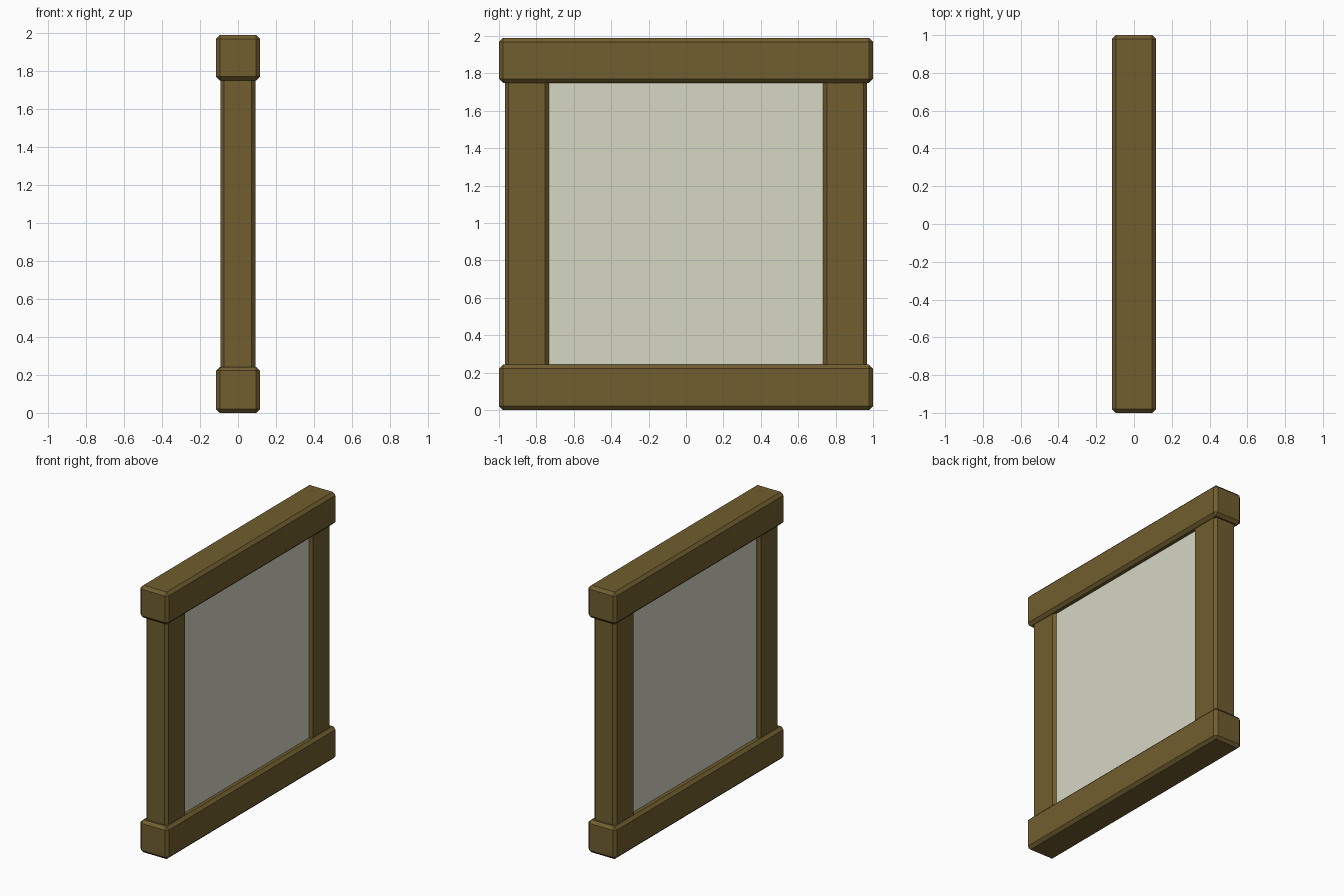
import bpy, bmesh

if "Cube" in bpy.data.objects:
    bpy.data.objects.remove(bpy.data.objects["Cube"])


def material(name, color):
    m = bpy.data.materials.new(name)
    m.diffuse_color = (*color, 1.0)
    m.use_nodes = True
    m.node_tree.nodes["Principled BSDF"].inputs["Base Color"].default_value = m.diffuse_color
    return m


wood = material("brown wood", (0.165, 0.112, 0.029))
glass = material("pale glass", (0.68, 0.68, 0.56))


def box(name, lo, hi, mat, bevel=0.0):
    """Box between two corners, with optional flat chamfered edges."""
    bm = bmesh.new()
    bmesh.ops.create_cube(bm, size=1.0)
    for v in bm.verts:
        v.co = [l + (c + 0.5) * (h - l) for c, l, h in zip(v.co, lo, hi)]
    if bevel:
        bmesh.ops.bevel(bm, geom=bm.edges[:], offset=bevel, segments=1,
                        affect='EDGES', profile=0.5)
    bmesh.ops.recalc_face_normals(bm, faces=bm.faces[:])
    mesh = bpy.data.meshes.new(name)
    bm.to_mesh(mesh)
    bm.free()
    mesh.materials.append(mat)
    obj = bpy.data.objects.new(name, mesh)
    bpy.context.collection.objects.link(obj)
    return obj


# Horizontal rails
for name, z0, z1 in (("bottom_rail", 0.0, 0.243), ("top_rail", 1.75, 1.99)):
    box(name, (-0.117, -1, z0), (0.117, 1, z1), wood, 0.021)

# Upright posts, ends tucked into the rails
for name, y0, y1 in (("left_post", -0.968, -0.733), ("right_post", 0.733, 0.968)):
    box(name, (-0.093, y0, 0.2), (0.092, y1, 1.79), wood, 0.02)

# Window pane filling the opening
box("window_pane", (-0.069, -0.74, 0.235), (0.072, 0.74, 1.757), glass)
